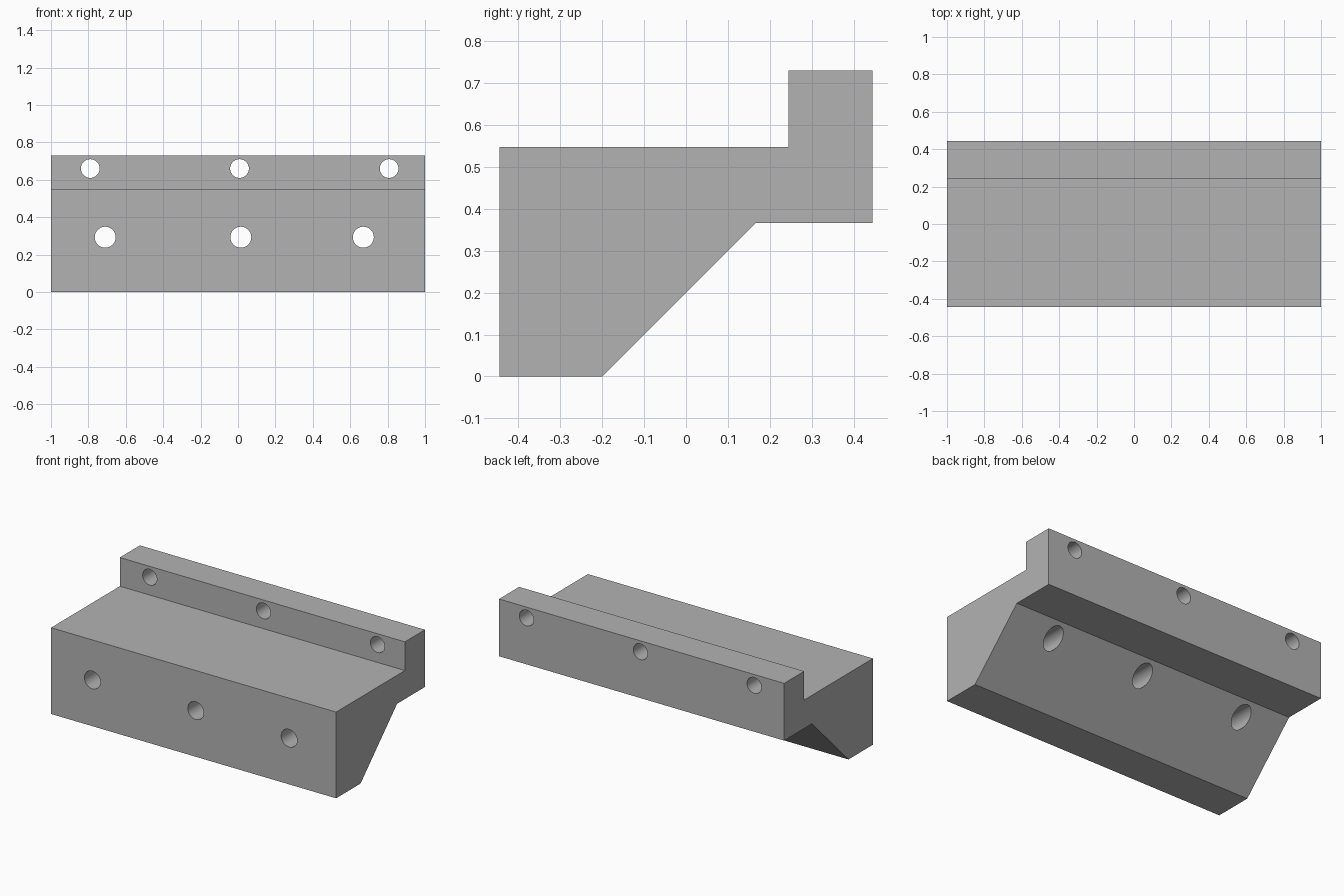
import bpy
import bmesh
from mathutils import Matrix
from math import radians

cube = bpy.data.objects.get("Cube")
if cube:
    bpy.data.objects.remove(cube, do_unlink=True)

# Single grey material
grey = bpy.data.materials.new("plain_grey")
grey.use_nodes = True
colour = (0.45, 0.45, 0.45, 1)
grey.diffuse_color = colour
grey.node_tree.nodes["Principled BSDF"].inputs["Base Color"].default_value = colour


def make_object(name, bm):
    bmesh.ops.recalc_face_normals(bm, faces=bm.faces)
    mesh = bpy.data.meshes.new(name)
    bm.to_mesh(mesh)
    bm.free()
    mesh.materials.append(grey)
    obj = bpy.data.objects.new(name, mesh)
    bpy.context.collection.objects.link(obj)
    return obj


# Bracket: side profile (y, z) extruded along x
profile = [(-0.445, 0), (-0.2, 0), (0.166, 0.366), (0.445, 0.366),
           (0.445, 0.729), (0.244, 0.729), (0.244, 0.547), (-0.445, 0.547)]
bm = bmesh.new()
end = bm.faces.new([bm.verts.new((-1, y, z)) for y, z in profile])
extruded = bmesh.ops.extrude_face_region(bm, geom=[end], use_keep_orig=True)
bmesh.ops.translate(bm, vec=(2, 0, 0),
                    verts=[v for v in extruded["geom"] if isinstance(v, bmesh.types.BMVert)])
bracket = make_object("mounting_bracket", bm)

# Screw holes: upper row through the lip, lower row through the body
rows = [(0.66, 0.05, (-0.79, 0.008, 0.808)),
        (0.293, 0.056, (-0.71, 0.015, 0.67))]
bm = bmesh.new()
for z, radius, centres in rows:
    for x in centres:
        placement = Matrix.Translation((x, 0, z)) @ Matrix.Rotation(radians(90), 4, "X")
        bmesh.ops.create_cone(bm, cap_ends=True, segments=48, radius1=radius,
                              radius2=radius, depth=1.2, matrix=placement)
cutter = make_object("hole_cutter", bm)
cutter.hide_render = True

# Cut the holes, then drop the cutter
drill = bracket.modifiers.new("drill_holes", "BOOLEAN")
drill.operation = "DIFFERENCE"
drill.solver = "EXACT"
drill.object = cutter
bpy.ops.object.select_all(action="DESELECT")
bracket.select_set(True)
bpy.context.view_layer.objects.active = bracket
bpy.ops.object.modifier_apply(modifier=drill.name)
bpy.data.objects.remove(cutter, do_unlink=True)
bpy.ops.object.shade_smooth_by_angle(angle=radians(30))
